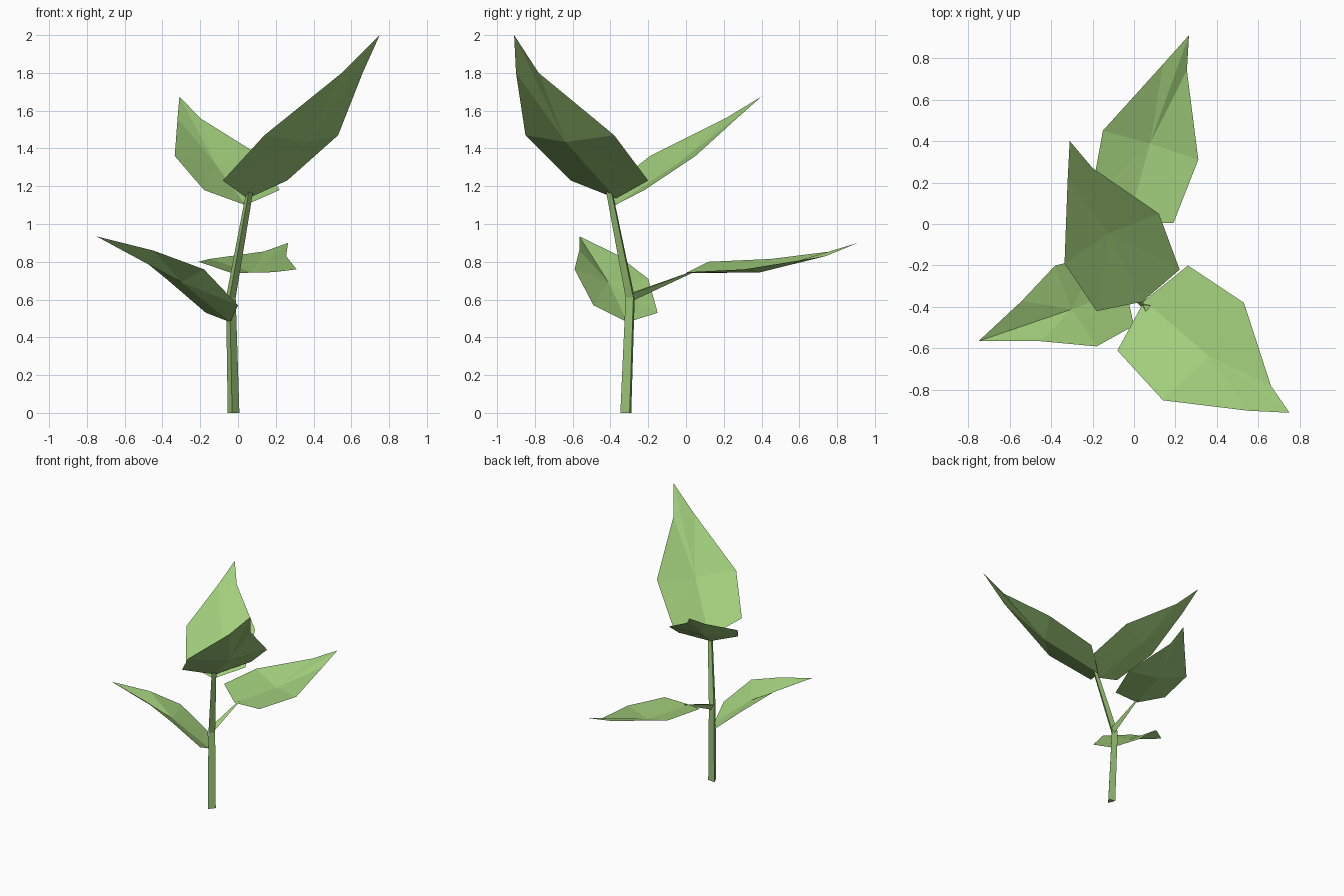
import bpy
import math
from mathutils import Vector

if "Cube" in bpy.data.objects:
    bpy.data.objects.remove(bpy.data.objects["Cube"])

green = bpy.data.materials.new("leaf green")
green.diffuse_color = (0.36, 0.62, 0.2, 1)
green.use_nodes = True
green.node_tree.nodes["Principled BSDF"].inputs["Base Color"].default_value = green.diffuse_color


def make(name, verts, faces):
    mesh = bpy.data.meshes.new(name)
    mesh.from_pydata(verts, [], faces)
    mesh.materials.append(green)
    obj = bpy.data.objects.new(name, mesh)
    bpy.context.collection.objects.link(obj)
    return obj


def leaf(name, base, left, right, tip, sag=0.05):
    """Folded leaf blade: two edges around a sagging midrib."""
    l2, r2 = Vector(left[1]), Vector(right[1])
    normal = (r2 - l2).cross(Vector(tip) - Vector(base)).normalized()
    mid = (l2 + r2) / 2 - normal * sag
    verts = [base, mid, tip, *left, *right]
    faces = []
    # one triangle fan around the midrib for each half
    for rim in ([0, 3, 4, 5, 2], [0, 6, 7, 8, 2]):
        for a, b in zip(rim, rim[1:]):
            faces.append((1, b, a) if rim[1] == 3 else (1, a, b))
    return make(name, verts, faces)


def stalk(name, path, flat=True):
    """Three-sided tapering stalk through (x, y, z, radius) points."""
    verts, faces = [], []
    for x, y, z, r in path:
        for k in range(3):
            a = math.radians(22 + 120 * k)
            u, v = r * math.cos(a), r * math.sin(a)
            verts.append((x + u, y + v, z) if flat else (x + u, y, z + v))
    for i in range(len(path) - 1):
        for k in range(3):
            a, b = 3 * i + k, 3 * i + (k + 1) % 3
            f = (a, b, b + 3, a + 3)
            faces.append(f if flat else f[::-1])
    n = len(verts)
    ends = [(2, 1, 0), (n - 3, n - 2, n - 1)]
    faces += ends if flat else [e[::-1] for e in ends]
    return make(name, verts, faces)


# Stem with a bend, and a thin side branch
stalk("stem", [(-0.026, -0.312, 0, 0.036), (-0.04, -0.29, 0.61, 0.03),
               (0.06, -0.402, 1.17, 0.021)])
stalk("side_branch", [(-0.035, -0.285, 0.62, 0.028),
                      (-0.01, 0.03, 0.745, 0.006)], flat=False)

# Two upper leaves
leaf("upper_front_leaf", (0.05, -0.37, 1.135),
     [(-0.08, -0.61, 1.23), (0.14, -0.85, 1.47), (0.55, -0.90, 1.80)],
     [(0.26, -0.20, 1.23), (0.53, -0.38, 1.47), (0.66, -0.78, 1.80)],
     (0.75, -0.91, 2.0), -0.05)
leaf("upper_back_leaf", (0.04, -0.375, 1.10),
     [(0.22, -0.22, 1.18), (0.12, 0.05, 1.36), (-0.20, 0.27, 1.56)],
     [(-0.18, -0.42, 1.18), (-0.335, -0.19, 1.36), (-0.32, 0.21, 1.56)],
     (-0.31, 0.40, 1.675), 0.05)

# Two lower leaves
leaf("lower_left_leaf", (-0.04, -0.31, 0.48),
     [(0.0, -0.49, 0.57), (-0.18, -0.59, 0.76), (-0.45, -0.565, 0.86)],
     [(-0.17, -0.15, 0.53), (-0.38, -0.20, 0.71), (-0.54, -0.37, 0.84)],
     (-0.75, -0.565, 0.935), 0.05)
leaf("lower_back_leaf", (-0.03, 0.0, 0.74),
     [(-0.21, 0.12, 0.80), (-0.15, 0.45, 0.815), (0.14, 0.77, 0.855)],
     [(0.19, 0.005, 0.745), (0.31, 0.31, 0.76), (0.255, 0.74, 0.83)],
     (0.265, 0.91, 0.90), 0.045)

# Blades droop along the midrib: make sure each sags downwards
for obj in bpy.data.objects:
    if obj.name.endswith("leaf"):
        v = obj.data.vertices
        centre = (v[4].co + v[7].co) / 2
        if v[1].co.z > centre.z:
            v[1].co = 2 * centre - v[1].co
        obj.data.update()
        if sum(p.normal.z for p in obj.data.polygons) < 0:
            obj.data.flip_normals()
